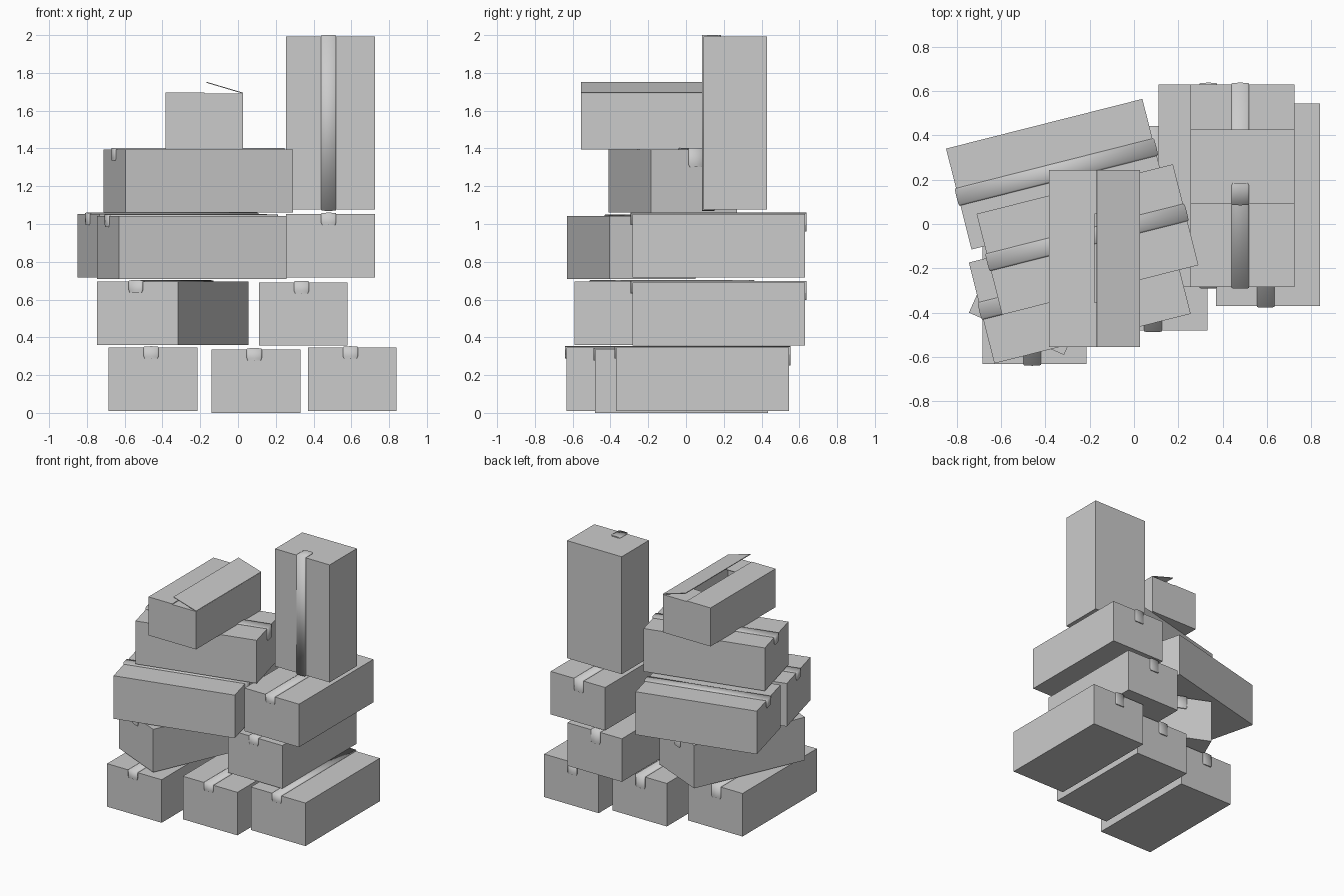
import bpy, bmesh
from math import radians, atan2, hypot
from mathutils import Vector, Matrix

if "Cube" in bpy.data.objects:
    bpy.data.objects.remove(bpy.data.objects["Cube"])

W, L, H = 0.47, 0.915, 0.335


def mesh_object(name, bm, matrix):
    bmesh.ops.recalc_face_normals(bm, faces=bm.faces[:])
    me = bpy.data.meshes.new(name)
    bm.to_mesh(me)
    bm.free()
    ob = bpy.data.objects.new(name, me)
    bpy.context.collection.objects.link(ob)
    ob.matrix_world = matrix
    return ob


def block(name, size, matrix):
    bm = bmesh.new()
    bmesh.ops.create_cube(bm, size=1)
    bmesh.ops.scale(bm, vec=size, verts=bm.verts[:])
    return mesh_object(name, bm, matrix)


def tape(name, matrix):
    # slightly bowed strip over the top seam, short drop at -y, long drop at +y
    a, h = L / 2, H / 2
    path = [((-a, h - 0.058), (-1, 0), 1), ((-a, h - 0.045), (-1, 0), 0),
            ((-a, h), (-1, 1), 0), ((a, h), (1, 1), 0),
            ((a, h - 0.08), (1, 0), 0), ((a, h - 0.093), (1, 0), 1)]
    section = [(-0.04, -0.003), (-0.04, 0.004), (-0.033, 0.007), (0, 0.008),
               (0.033, 0.007), (0.04, 0.004), (0.04, -0.003)]
    bm = bmesh.new()
    rings = []
    for (y, z), (ny, nz), end in path:
        k = 0.85 if end else 1
        rings.append([bm.verts.new((-0.01 + u * k, y + ny * d, z + nz * d))
                      for u, d in section])
    n = len(section)
    for r, s in zip(rings, rings[1:]):
        for i in range(n):
            j = (i + 1) % n
            bm.faces.new((r[i], r[j], s[j], s[i]))
    bm.faces.new(rings[0])
    bm.faces.new(rings[-1])
    for f in bm.faces:
        f.smooth = len(f.verts) == 4
    for e in bm.edges:
        e.smooth = e.calc_face_angle(0) < radians(40)
    mesh_object(name, bm, matrix)


# Taped cartons: centre x, centre y, base z, turn about z
stack = {
    "bottom_left": (-0.45, -0.175, 0.01, 0),
    "bottom_middle": (0.096, -0.023, 0.0, 0),
    "bottom_right": (0.605, 0.088, 0.01, 0),
    "second_left": (-0.345, -0.078, 0.36, -24),
    "second_right": (0.346, 0.173, 0.356, 0),
    "third_right": (0.49, 0.173, 0.717, 0),
    "third_back": (-0.348, 0.225, 0.717, -75.8),
    "third_front": (-0.245, -0.29, 0.708, -75.8),
    "fourth": (-0.21, -0.07, 1.06, -75.8),
}
for name, (x, y, z, turn) in stack.items():
    m = Matrix.Translation((x, y, z + H / 2)) @ Matrix.Rotation(radians(turn), 4, 'Z')
    block(name + "_carton", (W, L, H), m)
    tape(name + "_tape", m)

# Carton standing on end
m = Matrix.Translation((0.49, 0.26, 1.535)) @ Matrix.Rotation(radians(90), 4, 'X')
block("upright_carton", (W, L, H), m)
tape("upright_tape", m)

# Half-open carton on top: floor, walls, end flaps, side flaps
x0, x1, y0, y1, z0, z1, t = -0.383, 0.027, -0.555, 0.245, 1.395, 1.69, 0.005
cx, cy, w, d, h = (x0 + x1) / 2, (y0 + y1) / 2, x1 - x0, y1 - y0, z1 - z0
block("open_carton_floor", (w, d, t), Matrix.Translation((cx, cy, z0 + t / 2)))
for s, side in ((-1, "left"), (1, "right")):
    block("open_carton_wall_" + side, (t, d, h),
          Matrix.Translation((cx + s * (w - t) / 2, cy, (z0 + z1) / 2)))
for s, side in ((-1, "front"), (1, "back")):
    block("open_carton_wall_" + side, (w, t, h),
          Matrix.Translation((cx, cy + s * (d - t) / 2, (z0 + z1) / 2)))
    block("open_carton_end_flap_" + side, (w - 2 * t, 0.2, t),
          Matrix.Translation((cx, cy + s * (d / 2 - 0.1), z1 - t / 2)))
block("open_carton_closed_flap", (0.205, d, t),
      Matrix.Translation((x0 + 0.1025, cy, z1 + t / 2)))
fx, fz = -0.168 - x1, 0.058
block("open_carton_raised_flap", (hypot(fx, fz), d, t),
      Matrix.Translation((x1 + fx / 2, cy, z1 + fz / 2 + t / 2))
      @ Matrix.Rotation(atan2(fz, -fx), 4, 'Y'))
